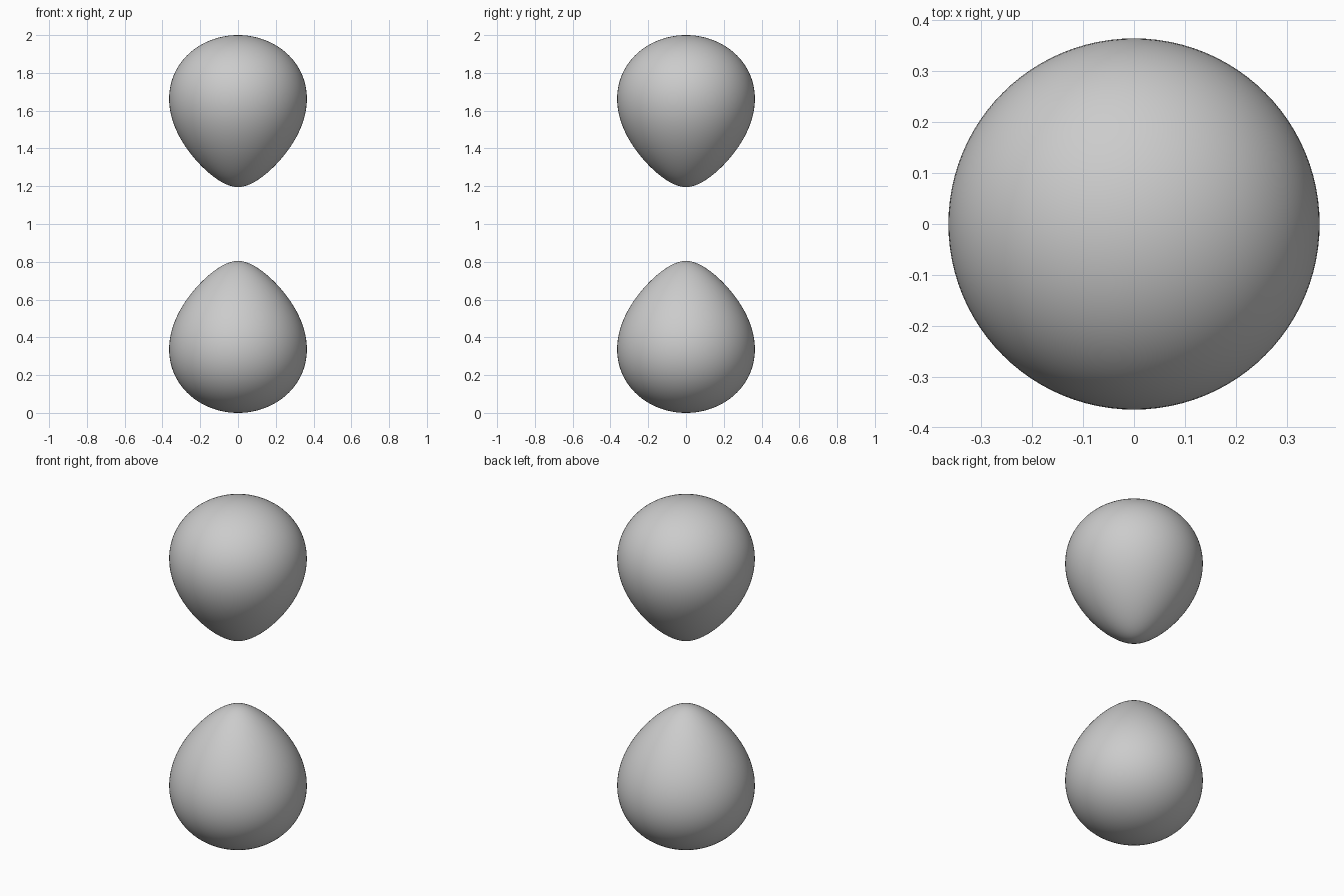
import bpy
import bmesh
from math import cos, exp, log, pi, sqrt

cube = bpy.data.objects.get("Cube")
if cube:
    bpy.data.objects.remove(cube, do_unlink=True)

INNER = 0.196      # distance of each lobe's tip from the centre
CENTRE = 1.0
STEPS = 64
SEGMENTS = 96
FALLOFF = 2 * log(1 / INNER) / (1 - INNER)

grey = bpy.data.materials.new("soft grey")
grey.use_nodes = True
colour = (0.6, 0.6, 0.6, 1)
grey.diffuse_color = colour
grey.node_tree.nodes["Principled BSDF"].inputs["Base Color"].default_value = colour


def lobe_profile():
    """Level curve of (2z^2 - rho^2) * exp(-falloff * r), from tip to far end."""
    points = []
    for i in range(STEPS + 1):
        r = INNER + (1 - INNER) * (1 - cos(pi * i / STEPS)) / 2
        cos2 = min(1, (1 + 2 * exp(FALLOFF * (r - 1)) / r ** 2) / 3)
        rho = 0 if i in (0, STEPS) else r * sqrt(1 - cos2)
        points.append((rho, r * sqrt(cos2)))
    return points


def make_lobe(name, side):
    """Spin the profile about the vertical axis."""
    bm = bmesh.new()
    verts = [bm.verts.new((rho, 0, CENTRE + side * z)) for rho, z in lobe_profile()]
    edges = [bm.edges.new(pair) for pair in zip(verts, verts[1:])]
    bmesh.ops.spin(bm, geom=verts + edges, cent=(0, 0, 0), axis=(0, 0, 1),
                   angle=2 * pi, steps=SEGMENTS, use_merge=True)
    bmesh.ops.remove_doubles(bm, verts=bm.verts, dist=1e-5)
    bmesh.ops.recalc_face_normals(bm, faces=bm.faces)
    for face in bm.faces:
        face.smooth = True
    mesh = bpy.data.meshes.new(name)
    bm.to_mesh(mesh)
    bm.free()
    mesh.materials.append(grey)
    bpy.context.collection.objects.link(bpy.data.objects.new(name, mesh))


make_lobe("upper_lobe", 1)
make_lobe("lower_lobe", -1)
